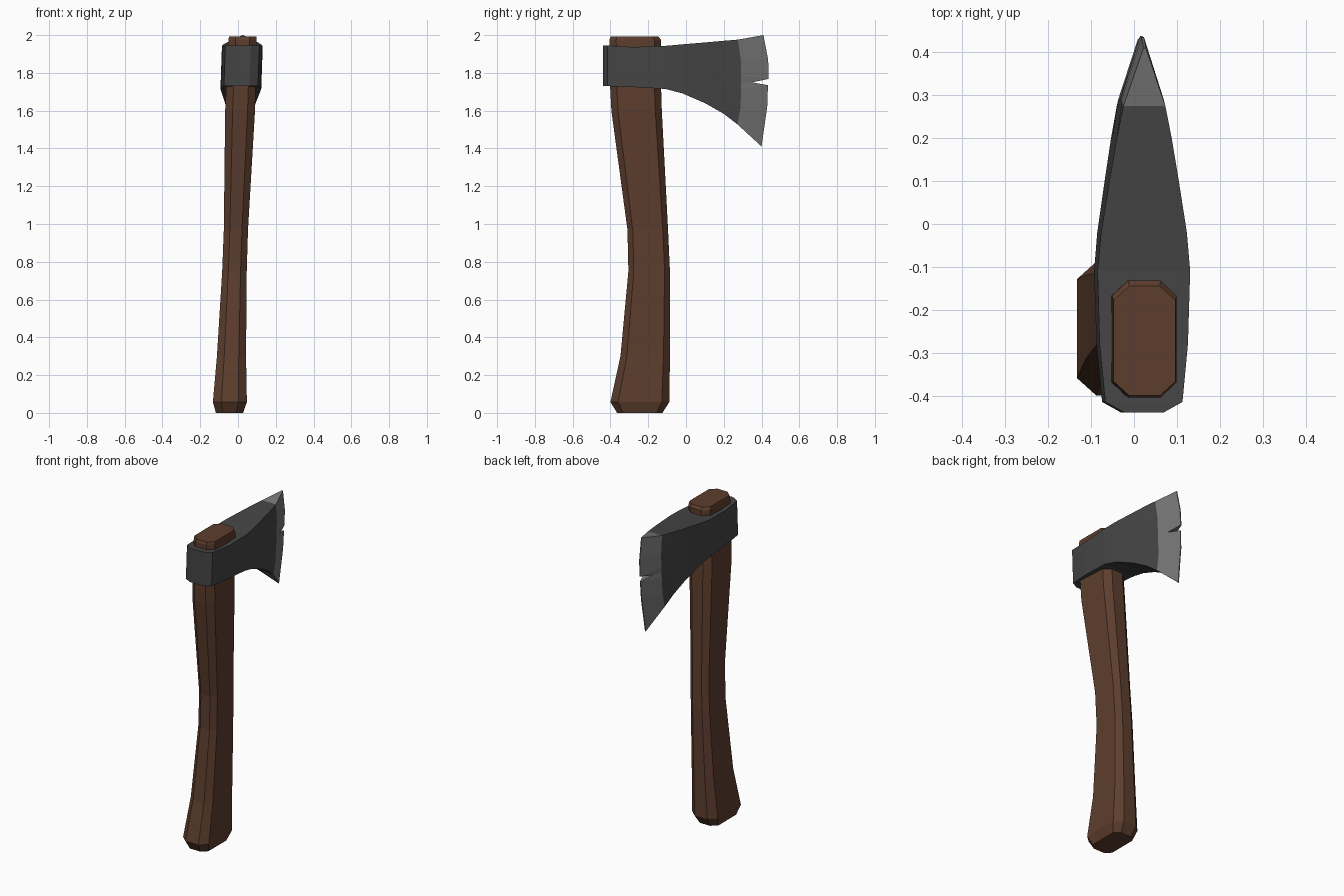
import bpy, bmesh

if "Cube" in bpy.data.objects:
    bpy.data.objects.remove(bpy.data.objects["Cube"])


def material(name, rgb):
    m = bpy.data.materials.new(name)
    m.diffuse_color = (*rgb, 1)
    m.use_nodes = True
    m.node_tree.nodes["Principled BSDF"].inputs["Base Color"].default_value = m.diffuse_color
    return m


def lean(x, z):
    # the whole axe tilts slightly sideways as it rises
    return x + 0.035 * (z - 1) - 0.01


def finish(name, bm, mats):
    bmesh.ops.recalc_face_normals(bm, faces=bm.faces[:])
    mesh = bpy.data.meshes.new(name)
    bm.to_mesh(mesh)
    bm.free()
    for m in mats:
        mesh.materials.append(m)
    obj = bpy.data.objects.new(name, mesh)
    bpy.context.collection.objects.link(obj)
    return obj


wood = material("wood", (0.11, 0.048, 0.027))
iron = material("dark_iron", (0.06, 0.06, 0.06))
steel = material("ground_steel", (0.18, 0.18, 0.18))

# Handle: chamfered rectangles (z, y back, y front, half width) joined upwards
sections = [
    (0.00, -0.365, -0.125, 0.072), (0.058, -0.40, -0.088, 0.09),
    (0.30, -0.347, -0.085, 0.077), (0.75, -0.305, -0.085, 0.065),
    (0.97, -0.31, -0.095, 0.064), (1.60, -0.395, -0.128, 0.079),
    (1.73, -0.402, -0.132, 0.078), (1.975, -0.405, -0.132, 0.075),
    (1.992, -0.40, -0.145, 0.072),
]
bm = bmesh.new()
rings = []
for z, y0, y1, w in sections:
    cx, cy = w * 0.5, (y1 - y0) * 0.13
    pts = [(-w + cx, y0), (w - cx, y0), (w, y0 + cy), (w, y1 - cy),
           (w - cx, y1), (-w + cx, y1), (-w, y1 - cy), (-w, y0 + cy)]
    rings.append([bm.verts.new((lean(x, z), y, z)) for x, y in pts])
for a, b in zip(rings, rings[1:]):
    for i in range(8):
        j = (i + 1) % 8
        bm.faces.new((a[i], a[j], b[j], b[i]))
bm.faces.new(rings[0])
bm.faces.new(rings[-1])
finish("handle", bm, [wood])

# Head: body stations (y, half width, top z, bottom z), split into rows
stations = [
    (-0.44, 0.045, 1.945, 1.73), (-0.415, 0.09, 1.945, 1.73),
    (-0.28, 0.103, 1.937, 1.725), (-0.11, 0.108, 1.943, 1.715),
    (-0.02, 0.10, 1.951, 1.692), (0.10, 0.081, 1.961, 1.64),
    (0.20, 0.064, 1.97, 1.583),
]
# rows of the ground bevel (y, z), and of the notched cutting edge (y, z, half width)
bevel = [(0.275, 1.976), (0.29, 1.87), (0.291, 1.78), (0.291, 1.75),
         (0.291, 1.72), (0.289, 1.62), (0.273, 1.527)]
edge = [(0.41, 2.0, 0.003), (0.435, 1.87, 0.003), (0.438, 1.768, 0.003),
        (0.35, 1.75, 0.027), (0.434, 1.735, 0.003), (0.43, 1.62, 0.003),
        (0.40, 1.41, 0.003)]
columns = []
for y, w, top, bot in stations:
    columns.append([(w, y, top + (bot - top) *
                     (1.976 - bz) / (1.976 - 1.527)) for _, bz in bevel])
columns.append([(0.049, y, z) for y, z in bevel])
columns.append([(w, y, z) for y, z, w in edge])

bm = bmesh.new()
left, right = [[[bm.verts.new((lean(s * w, z), y, z)) for w, y, z in col]
                for col in columns] for s in (-1, 1)]
last, rows = len(columns) - 1, len(bevel) - 1
for c in range(last):
    mat = int(c == last - 1)
    # both cheeks
    for side in (left, right):
        for r in range(rows):
            f = bm.faces.new((side[c][r], side[c + 1][r],
                              side[c + 1][r + 1], side[c][r + 1]))
            f.material_index = mat
    # top and underside
    for r in (0, rows):
        f = bm.faces.new((left[c][r], left[c + 1][r],
                          right[c + 1][r], right[c][r]))
        f.material_index = mat
# poll face and cutting edge
for c in (0, last):
    for r in range(rows):
        f = bm.faces.new((left[c][r], left[c][r + 1],
                          right[c][r + 1], right[c][r]))
        f.material_index = int(c == last)
finish("axe_head", bm, [iron, steel])
